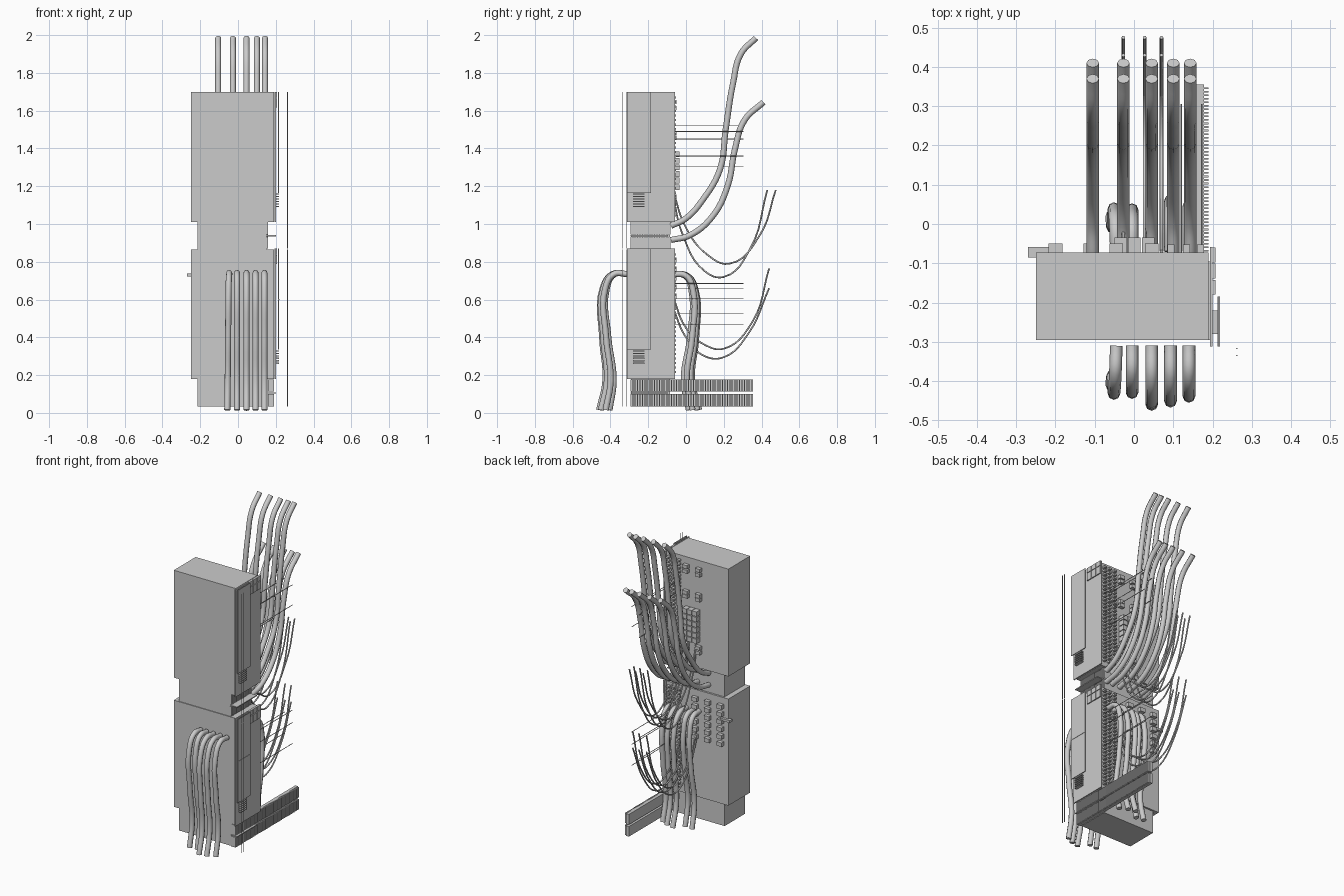
import bpy

cube = bpy.data.objects.get("Cube")
if cube:
    bpy.data.objects.remove(cube, do_unlink=True)

grey = bpy.data.materials.new("light grey")
grey.use_nodes = True
grey.diffuse_color = (0.6, 0.6, 0.6, 1)
grey.node_tree.nodes["Principled BSDF"].inputs["Base Color"].default_value = (0.6, 0.6, 0.6, 1)


def boxes(name, spans):
    """One object made of boxes, each given as (x0, x1), (y0, y1), (z0, z1)."""
    verts, faces = [], []
    for xs, ys, zs in spans:
        n = len(verts)
        verts += [(x, y, z) for x in xs for y in ys for z in zs]
        for f in ((0, 1, 3, 2), (4, 6, 7, 5), (0, 4, 5, 1), (2, 3, 7, 6), (0, 2, 6, 4), (1, 5, 7, 3)):
            faces.append([n + i for i in f])
    mesh = bpy.data.meshes.new(name)
    mesh.from_pydata(verts, [], faces)
    mesh.materials.append(grey)
    ob = bpy.data.objects.new(name, mesh)
    bpy.context.collection.objects.link(ob)
    return ob


def tube(name, points, radius, sides=2):
    """Round cable through the points."""
    curve = bpy.data.curves.new(name, "CURVE")
    curve.dimensions = "3D"
    curve.bevel_depth = radius
    curve.bevel_resolution = sides
    curve.resolution_u = 6
    curve.use_fill_caps = True
    s = curve.splines.new("BEZIER")
    s.bezier_points.add(len(points) - 1)
    for bp, co in zip(s.bezier_points, points):
        bp.co = co
        bp.handle_left_type = bp.handle_right_type = "AUTO"
    curve.materials.append(grey)
    ob = bpy.data.objects.new(name, curve)
    bpy.context.collection.objects.link(ob)


def cable(name, x, path, radius, shift=0.0, lean=0.0):
    """Cable in a fixed x plane; the end drifts by shift in y and lean in x."""
    last = len(path) - 1
    tube(name, [(x + lean * i / last, y + shift * i / last, z) for i, (y, z) in enumerate(path)], radius)


# Cabinets, neck and foot
BODY_Y = (-0.295, -0.073)
boxes("upper_cabinet", [((-0.25, 0.19), BODY_Y, (1.01, 1.70))])
boxes("lower_cabinet", [((-0.25, 0.19), BODY_Y, (0.18, 0.865))])
boxes("neck", [((-0.215, 0.15), (-0.29, -0.085), (0.865, 1.01))])
boxes("foot", [((-0.215, 0.155), (-0.29, -0.085), (0.035, 0.18))])

# Side plates, covers, vents and small panes, the same on both cabinets
for label, z in (("upper", 1.01), ("lower", 0.18)):
    boxes(label + "_side_plate", [((0.193, 0.2), (-0.312, -0.058), (z, z + 0.69))])
    boxes(label + "_side_cover", [((0.212, 0.217), (-0.312, -0.185), (z + 0.155, z + 0.69))])
    boxes(label + "_vent", [((0.2, 0.217), (-0.28, -0.22), (z + 0.08 + i * 0.013, z + 0.086 + i * 0.013))
                            for i in range(6)])
    boxes(label + "_panes", [((0.2, 0.207), (-0.18 + i * 0.041, -0.142 + i * 0.041),
                              (z + 0.607 + j * 0.052, z + 0.655 + j * 0.035))
                             for i in range(3) for j in range(2)])
    # Dense rows of connectors at the edge of the back
    boxes(label + "_connectors", [((x, x + 0.018), (-0.075, -0.052),
                                   (z + 0.03 + i * 0.024, z + 0.041 + i * 0.024))
                                  for x in (0.085, 0.125, 0.16) for i in range(27)])
boxes("cover_seam", [((0.217, 0.219), (-0.312, -0.185), (0.597, 0.602))])

# Knobs and terminal blocks on the back
knobs = [((x - 0.017, x + 0.017), (-0.075, -0.05), (z - 0.011, z + 0.011))
         for x in (-0.045, 0.045) for z in (1.645, 1.615, 1.48, 1.455, 1.145, 1.115)]
knobs += [((x - 0.018, x + 0.018), (-0.075, -0.05), (z - 0.013, z + 0.013))
          for x in (-0.2, -0.11, -0.02) for z in [0.57 + 0.048 * i for i in range(6)]]
boxes("back_knobs", knobs)
boxes("back_terminal_block", [((-0.05 + 0.035 * j, -0.018 + 0.035 * j), (-0.075, -0.035),
                               (1.18 + 0.035 * i, 1.21 + 0.035 * i))
                              for i in range(6) for j in range(3)])
boxes("back_latch", [((-0.27, -0.2), (-0.085, -0.058), (0.722, 0.737))])


# Finned strips in two rows with a thin shelf between them
def finned_strip(name, x0, core, x1, y0, y1, rows, pitch):
    spans = []
    count = int((y1 - y0) / pitch)
    for low, high in rows:
        spans.append(((x0, core), (y0, y1), (low, high)))
        spans += [((core, x1), (y0 + i * pitch, y0 + (i + 0.45) * pitch), (low, high)) for i in range(count)]
    shelf = (rows[0][1] + rows[1][0]) / 2
    spans.append(((x0, 0.2), (y0, y0 + 0.2), (shelf - 0.003, shelf + 0.003)))
    boxes(name, spans)


finned_strip("neck_fins", 0.15, 0.153, 0.16, -0.295, -0.083, ((0.87, 0.932), (0.944, 1.01)), 0.009)
finned_strip("foot_fins", 0.158, 0.178, 0.19, -0.295, 0.355, ((0.035, 0.1), (0.112, 0.178)), 0.009)

# Thick cables rising behind
tall = [(-0.08, 0.99), (0.0, 1.03), (0.09, 1.13), (0.18, 1.29), (0.21, 1.5), (0.25, 1.75), (0.29, 1.9), (0.37, 1.985)]
short = [(-0.08, 0.915), (0.02, 0.94), (0.14, 1.04), (0.22, 1.2), (0.26, 1.4), (0.31, 1.55), (0.41, 1.645)]
for x in (-0.105, -0.027, 0.045, 0.1, 0.143):
    cable("tall_rear_cable", x, tall, 0.016)
    cable("short_rear_cable", x, short, 0.016)

# Thick cables hanging in front and behind
front = [(-0.31, 0.735), (-0.38, 0.735), (-0.425, 0.66), (-0.42, 0.4), (-0.395, 0.17), (-0.42, 0.015)]
back = [(-0.07, 0.735), (0.0, 0.725), (0.035, 0.65), (0.03, 0.4), (0.0, 0.17), (0.03, 0.015)]
for x, shift, lean in ((-0.045, 0.01, -0.012), (-0.005, 0.015, 0), (0.045, -0.04, 0),
                       (0.093, -0.03, 0), (0.14, -0.005, 0)):
    cable("front_hanging_cable", x, front, 0.016, shift, lean)
    cable("back_hanging_cable", x, back, 0.016, -shift, lean)

# Thin looping wires behind
loops = [[(-0.07, 1.16), (-0.02, 0.95), (0.1, 0.75), (0.2, 0.72), (0.34, 0.87), (0.43, 1.18)],
         [(-0.07, 1.18), (0.0, 0.98), (0.11, 0.84), (0.23, 0.79), (0.39, 0.94), (0.475, 1.18)],
         [(-0.07, 0.62), (0.0, 0.45), (0.1, 0.36), (0.2, 0.34), (0.35, 0.48), (0.44, 0.765)],
         [(-0.07, 0.56), (0.0, 0.4), (0.1, 0.3), (0.2, 0.295), (0.33, 0.42), (0.44, 0.66)]]
for x in (-0.027, 0.027, 0.07):
    for path in loops:
        cable("looping_wire", x, path, 0.0045)

# Thin straight wires behind
for i, z in enumerate((1.52, 1.49, 1.45, 1.36, 1.305, 0.685, 0.66, 0.605, 0.525, 0.47)):
    x = 0.173 if i % 2 else 0.12
    tube("straight_wire", [(x, -0.08, z), (x, 0.305, z)], 0.002, 1)

# Slim rods standing beside the cabinets
for y in (-0.335, -0.317):
    for low, high in ((0.035, 0.865), (0.87, 1.7)):
        tube("side_rod", [(0.262, y, low), (0.262, y, high)], 0.002, 1)
